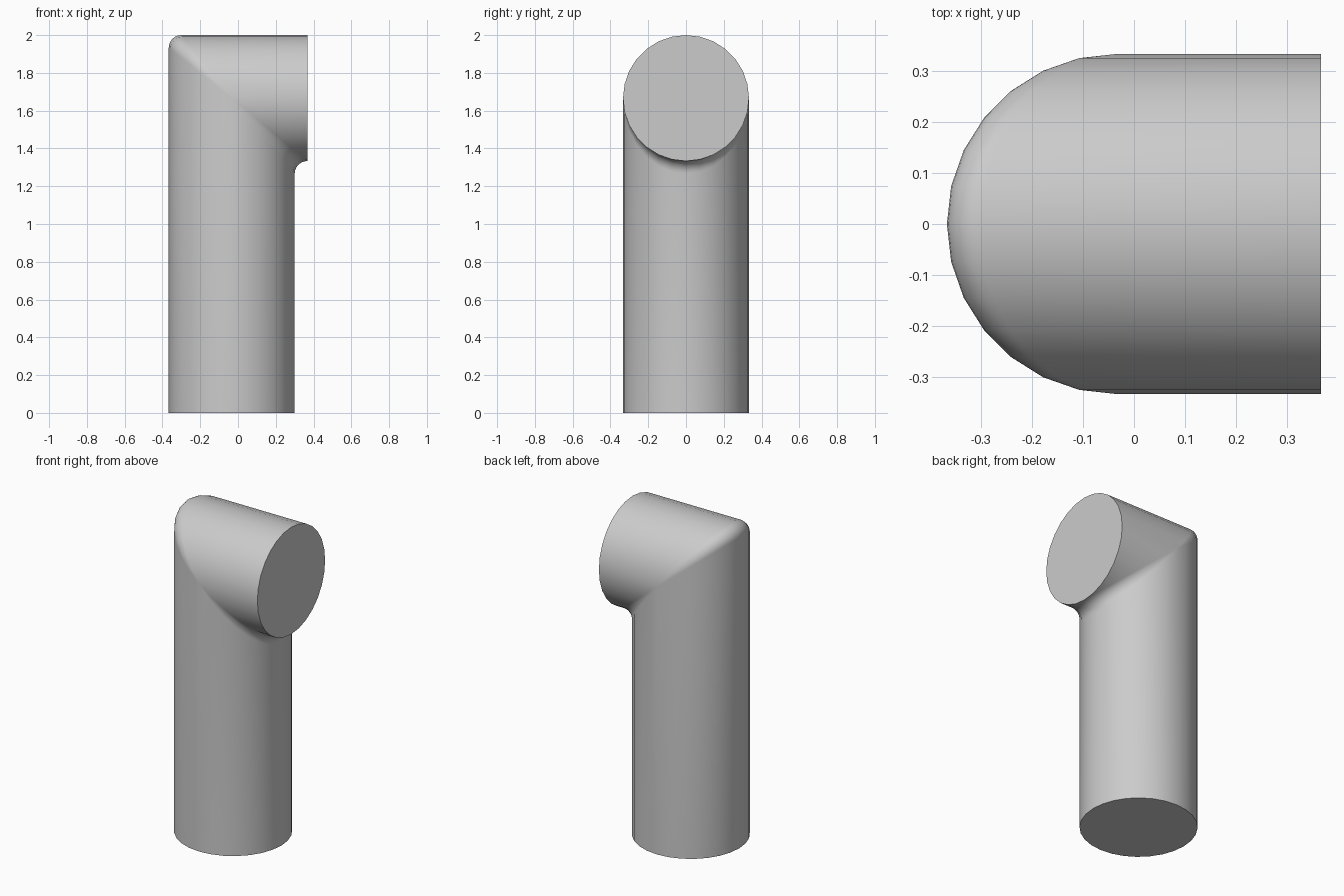
import bpy, bmesh
from math import sin, cos, pi

cube = bpy.data.objects.get("Cube")
if cube:
    bpy.data.objects.remove(cube, do_unlink=True)

UNIT = 1 / 15
RADIUS, FILLET = 5 * UNIT, UNIT
AXIS_X, AXIS_Z, END_X = -0.5 * UNIT, 25 * UNIT, 5.5 * UNIT
SIDES, ARC_STEPS = 28, 6

grey = bpy.data.materials.new("light_grey")
grey.use_nodes = True
colour = (0.6, 0.6, 0.6, 1)
grey.diffuse_color = colour
grey.node_tree.nodes["Principled BSDF"].inputs["Base Color"].default_value = colour


def pipe_line(angle):
    """Path of one lengthwise line: up, round the mitre fillet, then along +x."""
    c, y = cos(angle), RADIUS * sin(angle)
    x, z = AXIS_X + RADIUS * c, AXIS_Z - RADIUS * c
    f = FILLET * abs(c)
    path = [(x, y, 0)]
    for i in range(ARC_STEPS + 1):
        a = i / ARC_STEPS * pi / 2
        path.append((x + f - f * cos(a), y, z - f + f * sin(a)))
    path.append((END_X, y, z))
    return path


# Elbow pipe: skin the lines, then cap both ends
bm = bmesh.new()
lines = [[bm.verts.new(p) for p in pipe_line(2 * pi * i / SIDES)] for i in range(SIDES)]
for i, line in enumerate(lines):
    after = lines[(i + 1) % SIDES]
    for j in range(len(line) - 1):
        bm.faces.new((line[j], after[j], after[j + 1], line[j + 1]))
bm.faces.new([line[0] for line in reversed(lines)])
bm.faces.new([line[-1] for line in lines])
bmesh.ops.remove_doubles(bm, verts=bm.verts, dist=0.0001)
bmesh.ops.recalc_face_normals(bm, faces=bm.faces)

mesh = bpy.data.meshes.new("elbow_pipe")
bm.to_mesh(mesh)
bm.free()
mesh.materials.append(grey)
pipe = bpy.data.objects.new("elbow_pipe", mesh)
bpy.context.collection.objects.link(pipe)

# Smooth sides, sharp end caps
bpy.ops.object.select_all(action="DESELECT")
pipe.select_set(True)
bpy.context.view_layer.objects.active = pipe
bpy.ops.object.shade_smooth_by_angle(angle=pi / 5)
